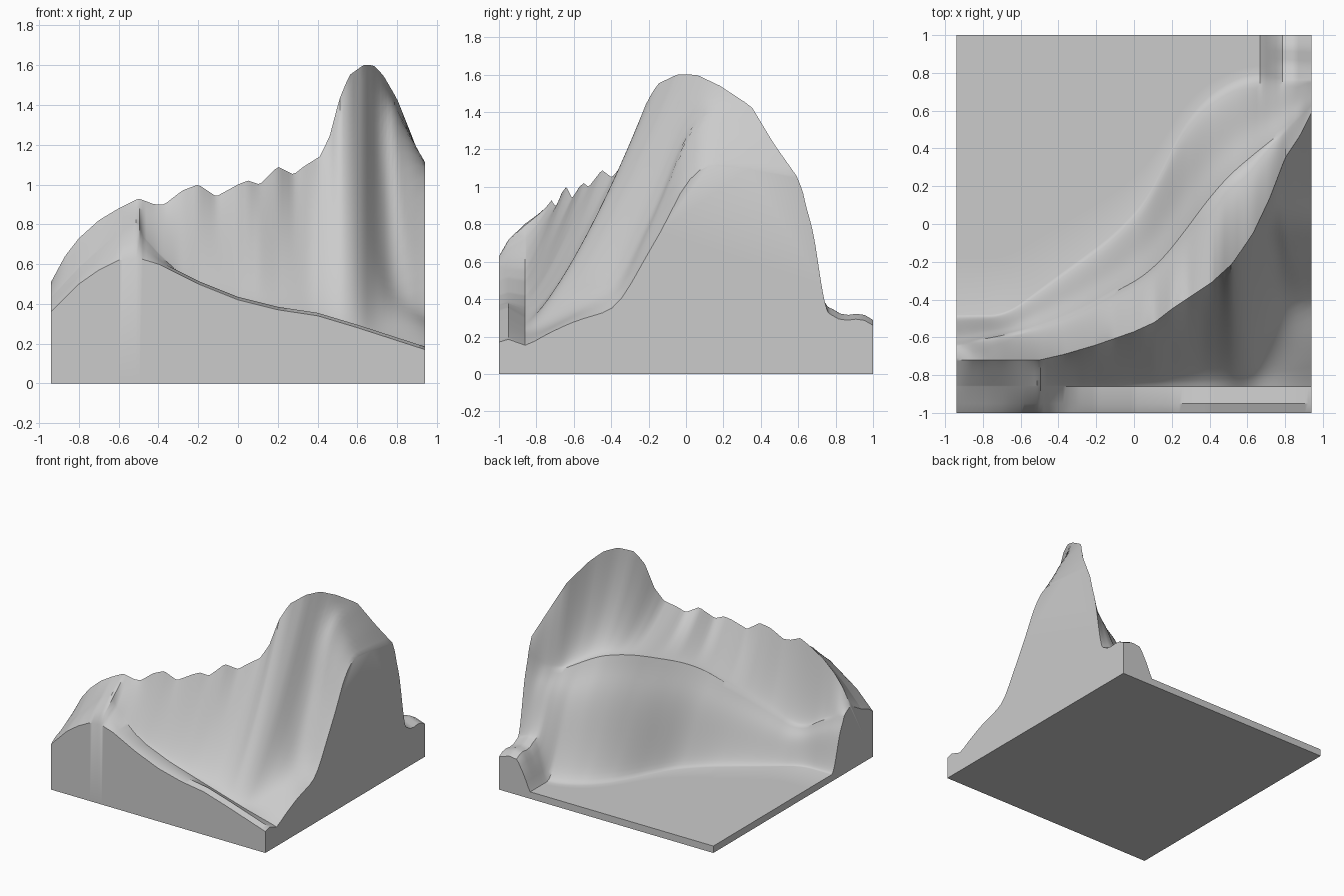
import bpy
import bmesh
import math

default_cube = bpy.data.objects.get("Cube")
if default_cube:
    bpy.data.objects.remove(default_cube)

HALF_WIDTH, HALF_DEPTH = 0.94, 1.0
FLOOR = 0.055
CURB = -0.86


def lookup(points, value):
    """Piecewise linear value of a profile, held constant past its ends."""
    if value <= points[0][0]:
        return points[0][1]
    for (left, low), (right, high) in zip(points, points[1:]):
        if value <= right:
            return low + (high - low) * (value - left) / (right - left)
    return points[-1][1]


def soft_lookup(points, value, radius):
    """Profile value averaged over a small window to round its corners."""
    radius = min(radius, HALF_WIDTH - abs(value)) if abs(value) < HALF_WIDTH else 0
    samples = [lookup(points, value + radius * step / 4) for step in range(-4, 5)]
    return sum(samples) / len(samples)


def smoothstep(start, end, value):
    amount = min(max((value - start) / (end - start), 0), 1)
    return amount * amount * (3 - 2 * amount)


def mix(first, second, amount):
    return first + (second - first) * amount


# Ridge line: plan position and height along the width
ridge_y = [(-.94, -.72), (-.5, -.72), (-.37, -.69), (-.2, -.64), (0, -.57),
           (.11, -.52), (.2, -.45), (.41, -.31), (.52, -.21), (.63, -.05),
           (.72, .14), (.8, .35), (.88, .47), (.94, .59)]
ridge_z = [(-.94, .51), (-.87, .64), (-.8, .73), (-.7, .82), (-.6, .88),
           (-.5, .93), (-.42, .9), (-.37, .9), (-.28, .97), (-.2, 1),
           (-.11, .94), (0, 1), (.05, 1.02), (.11, 1), (.2, 1.09),
           (.28, 1.05), (.33, 1.09), (.41, 1.14), (.46, 1.24), (.51, 1.43),
           (.56, 1.55), (.63, 1.6), (.68, 1.6), (.73, 1.55), (.8, 1.43),
           (.88, 1.23), (.94, 1.06)]

# Shelf part way down the back wall: plan position and height
shelf_y = [(-.94, -.64), (-.8, -.61), (-.55, -.56), (-.3, -.47), (.1, -.25),
           (.3, 0), (.44, .2), (.62, .36), (.75, .46), (.85, .54), (.94, .63)]
shelf_z = [(-.94, .46), (-.8, .42), (-.6, .28), (-.3, .47), (.1, .74),
           (.44, .91), (.62, .88), (.75, .79), (.85, .77), (.94, .95)]

# Foot of the back slope, and the height of the ground behind it
foot_y = [(-.94, -.48), (-.68, -.48), (-.4, -.27), (-.1, -.05), (.1, .17),
          (.2, .42), (.35, .65), (.55, .78), (.68, .8), (.94, .77)]
ground_z = [(.67, FLOOR), (.72, .17), (.78, .28), (.85, .29), (.94, .26)]

# Front edge height and the foot of the front slope
front_z = [(-.94, .36), (-.8, .5), (-.7, .57), (-.6, .62), (-.5, .63),
           (-.4, .6), (-.2, .5), (0, .42), (.2, .37), (.4, .34), (.6, .28),
           (.94, .17)]
curb_z = [(-.94, .43), (-.8, .58), (-.6, .76), (-.5, .81), (-.48, .74),
          (-.4, .65), (-.3, .56), (-.2, .5), (0, .42), (.2, .36), (.94, .145)]

# Spur height along the right end, and the hollowness of the front slope
spur_z = [(CURB, .145), (-.75, .21), (-.6, .28), (-.4, .34), (-.34, .4),
          (-.2, .65), (-.1, .82), (-.02, 1), (.1, 1.12), (.3, 1.1), (.59, 1.06)]
slope_power = [(-.5, 1), (0, 1.3), (.4, 1.45), (.58, 1.2), (.68, 1.6)]

FRONT_ROWS, WALL_ROWS, GROUND_ROWS, COLUMNS = 28, 18, 5, 110


def column(x):
    """Closed outline of the solid at one position across the width."""
    crest_y, crest_z = lookup(ridge_y, x), lookup(ridge_z, x)
    even_crest = soft_lookup(ridge_z, x, .1)
    edge, curb = lookup(front_z, x), lookup(curb_z, x)
    foot = soft_lookup(foot_y, x, .08)
    shelf, rim = soft_lookup(shelf_y, x, .1), soft_lookup(shelf_z, x, .1)
    ground = lookup(ground_z, x)
    mound = smoothstep(.68, .8, x)
    foot_z = ground + mound * .06
    outline = [(-HALF_DEPTH, 0), (-HALF_DEPTH, edge),
               (-.95, max(edge + .015, mix(edge, curb, .5)))]

    # Front slope, running into a rounded spur at the right end
    power = soft_lookup(slope_power, x, .06)
    spur_gap = crest_z - lookup(spur_z, crest_y)
    for row in range(FRONT_ROWS):
        t = row / FRONT_ROWS
        y = mix(CURB, crest_y, t)
        slope = mix(curb, even_crest, t ** power) + (crest_z - even_crest) * t ** 4
        shoulder = soft_lookup(spur_z, y, .05) + spur_gap * t ** 1.5
        shoulder += (curb - spur_z[0][1]) * (1 - t)
        spur = smoothstep(.63, min(.79 + max(-y, 0) * .3, HALF_WIDTH), x)
        outline.append((y, mix(slope, shoulder, spur)))

    # Upper wall from the crest to the shelf, rounded over at the two ends
    bend = mix(1.6, .8, smoothstep(.75, .92, abs(x)))
    for row in range(WALL_ROWS):
        t = row / WALL_ROWS
        outline.append((mix(crest_y, shelf, t), mix(rim, crest_z, (1 - t) ** bend)))

    # Lower wall from the shelf to the foot
    for row in range(WALL_ROWS + 1):
        t = row / WALL_ROWS
        drop = mix(t, smoothstep(0, 1, t), smoothstep(0, .6, t))
        outline.append((mix(shelf, foot, t), mix(rim, foot_z, drop)))

    # Ground behind the wall
    for row in range(1, GROUND_ROWS + 1):
        t = row / GROUND_ROWS
        swell = mound * .015 * math.sin(math.pi * 2 * t)
        outline.append((mix(foot, HALF_DEPTH, t), mix(foot_z, ground, t) - swell))
    outline.append((HALF_DEPTH, 0))
    return outline


# Loft the outlines into one solid and cap both ends
bm = bmesh.new()
loops = []
for index in range(COLUMNS + 1):
    x = mix(-HALF_WIDTH, HALF_WIDTH, index / COLUMNS)
    loops.append([bm.verts.new((x, y, z)) for y, z in column(x)])
for near, far in zip(loops, loops[1:]):
    for i in range(len(near)):
        j = (i + 1) % len(near)
        bm.faces.new((near[i], near[j], far[j], far[i]))
bm.faces.new(loops[0])
bm.faces.new(loops[-1])
bmesh.ops.recalc_face_normals(bm, faces=bm.faces)

mesh = bpy.data.meshes.new("mountain_ridge")
bm.to_mesh(mesh)
bm.free()
terrain = bpy.data.objects.new("mountain_ridge", mesh)
bpy.context.collection.objects.link(terrain)

# Plain stone colour
stone = bpy.data.materials.new("stone_grey")
stone.use_nodes = True
colour = (.6, .6, .6, 1)
stone.diffuse_color = colour
stone.node_tree.nodes["Principled BSDF"].inputs["Base Color"].default_value = colour
mesh.materials.append(stone)

bpy.ops.object.select_all(action="DESELECT")
terrain.select_set(True)
bpy.context.view_layer.objects.active = terrain
bpy.ops.object.shade_smooth_by_angle(angle=math.radians(35))
